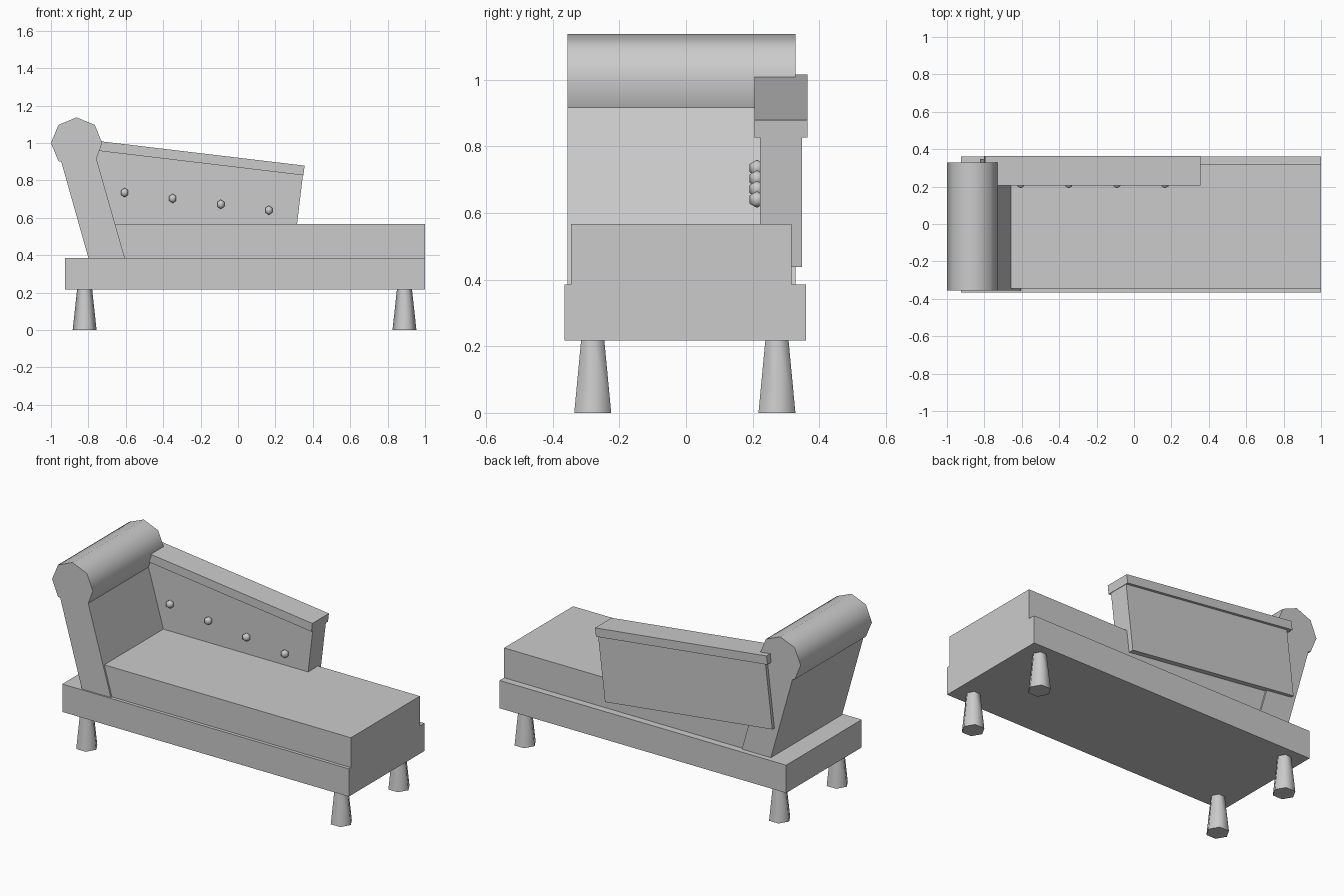
import bpy, bmesh
from math import radians, cos, sin, pi, atan2
from mathutils import Matrix

if "Cube" in bpy.data.objects:
    bpy.data.objects.remove(bpy.data.objects["Cube"])


def finish(name, bm, smooth_angle=0):
    """Turn a bmesh into an object; edges below smooth_angle are smooth, concave ones stay sharp."""
    bmesh.ops.recalc_face_normals(bm, faces=bm.faces)
    if smooth_angle:
        for f in bm.faces:
            f.smooth = True
        for e in bm.edges:
            a = e.calc_face_angle_signed(0)
            e.smooth = -0.01 < a < radians(smooth_angle)
    me = bpy.data.meshes.new(name)
    bm.to_mesh(me)
    bm.free()
    ob = bpy.data.objects.new(name, me)
    bpy.context.collection.objects.link(ob)
    return ob


def prism(name, pts, y0, y1, smooth_angle=0):
    """Extrude an (x, z) profile from y0 to y1."""
    bm = bmesh.new()
    face = bm.faces.new([bm.verts.new((x, y0, z)) for x, z in pts])
    ext = bmesh.ops.extrude_face_region(bm, geom=[face])["geom"]
    verts = [v for v in ext if isinstance(v, bmesh.types.BMVert)]
    bmesh.ops.translate(bm, verts=verts, vec=(0, y1 - y0, 0))
    return finish(name, bm, smooth_angle)


def box(x0, x1, z0, z1):
    return [(x0, z0), (x1, z0), (x1, z1), (x0, z1)]


# Base frame and seat cushion
prism("base_frame", box(-0.925, 1.0, 0.217, 0.386), -0.365, 0.36)
prism("seat_cushion", box(-0.72, 1.0, 0.386, 0.567), -0.345, 0.317)

# Slanted headrest ending in an eight-sided roll
R, CX, CZ = 0.137, -0.863, 1.0
roll = [(CX + R * cos(k * pi / 4), CZ + R * sin(k * pi / 4)) for k in range(6)]
prism("headrest", [(-0.605, 0.386), (-0.757, 0.917)] + roll
      + [(-0.945, 0.9), (-0.80, 0.386)], -0.356, 0.328, 50)

# Sloping back panel and top rail, laid out along a tilted axis
TILT = atan2(0.13, 1.09)


def tilted(u0, u1, w0, w1):
    """Rectangle measured from the rail's upper right corner, along and across the slope."""
    return [(0.356 + u * cos(TILT) + w * sin(TILT),
             0.879 - u * sin(TILT) + w * cos(TILT)) for u, w in box(u0, u1, w0, w1)]


prism("back_panel", tilted(-1.135, -0.003, -0.445, -0.02), 0.222, 0.348)
prism("back_rail", tilted(-1.16, 0, -0.052, 0), 0.205, 0.364)

# Row of buttons on the back panel
for i in range(4):
    bm = bmesh.new()
    bmesh.ops.create_uvsphere(bm, u_segments=6, v_segments=3, radius=0.025,
                              matrix=Matrix.Translation((-0.606 + 0.257 * i, 0.213,
                                                         0.735 - 0.0315 * i)))
    finish(f"button_{i + 1}", bm, 75)

# Tapered six-sided legs
for xn, x in (("left", -0.82), ("right", 0.89)):
    for yn, y in (("front", -0.28), ("back", 0.273)):
        bm = bmesh.new()
        bmesh.ops.create_cone(bm, cap_ends=True, segments=6, radius1=0.064, radius2=0.04,
                              depth=0.22, matrix=Matrix.Translation((x, y, 0.11))
                              @ Matrix.Rotation(pi / 2, 4, "Z"))
        finish(f"{yn}_{xn}_leg", bm, 65)
